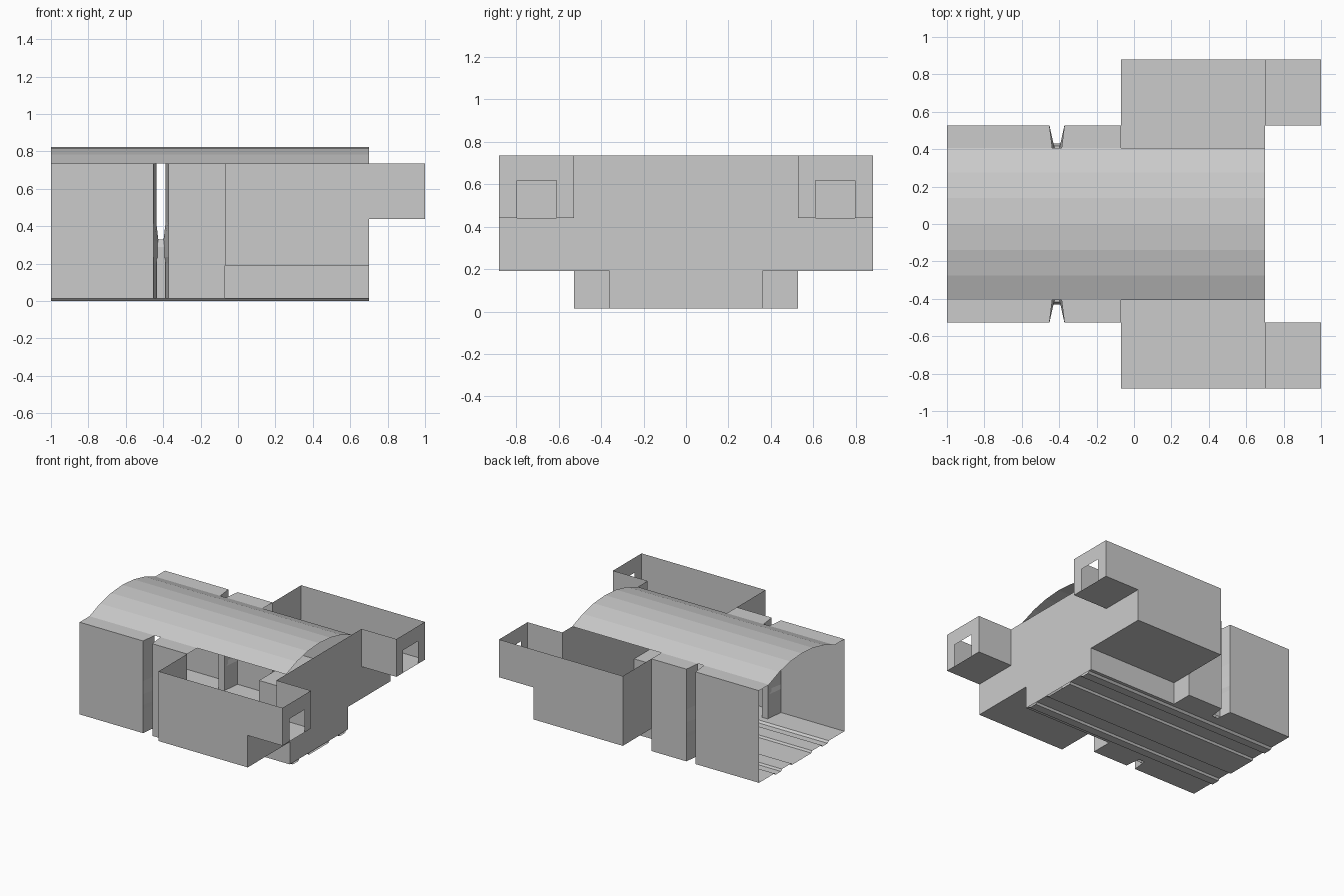
import bpy, bmesh, math
from mathutils import Vector

if "Cube" in bpy.data.objects:
    bpy.data.objects.remove(bpy.data.objects["Cube"])

# Levels and plan lines of the open hall
FLOOR, DECK, SILL, TOP = 0.015, 0.19, 0.44, 0.735
X0, XR, X1, XE = -1.0, -0.07, 0.70, 1.0          # entry, side bay start, end wall, corridor end
Y_VAULT, Y_DECK, Y_WALL, Y_BAY = 0.405, 0.36, 0.527, 0.88


def make(name, polys, mirror=False):
    """Sheet object from polygons, optionally mirrored across y = 0."""
    bm = bmesh.new()
    for side in ((1, -1) if mirror else (1,)):
        for poly in polys:
            pts = [Vector((x, y * side, z)) for x, y, z in poly]
            bm.faces.new([bm.verts.new(p) for p in (pts if side == 1 else pts[::-1])])
    bmesh.ops.remove_doubles(bm, verts=bm.verts, dist=0.0005)
    bmesh.ops.recalc_face_normals(bm, faces=bm.faces)
    mesh = bpy.data.meshes.new(name)
    bm.to_mesh(mesh)
    bm.free()
    obj = bpy.data.objects.new(name, mesh)
    bpy.context.collection.objects.link(obj)
    return obj


def level(xa, xb, ya, yb, z):
    return [(xa, ya, z), (xb, ya, z), (xb, yb, z), (xa, yb, z)]


def across(x, ya, yb, za, zb):
    return [(x, ya, za), (x, yb, za), (x, yb, zb), (x, ya, zb)]


def along(y, xa, xb, za, zb):
    return [(xa, y, za), (xb, y, za), (xb, y, zb), (xa, y, zb)]


def extrude(profile, xa, xb):
    """Strip of quads: a (y, z) profile pulled along x."""
    return [[(xa, *p), (xb, *p), (xb, *q), (xa, *q)] for p, q in zip(profile, profile[1:])]


# Vaulted roof, a shallow faceted arc open at both ends
rise = 0.09
radius = (Y_VAULT ** 2 + rise ** 2) / (2 * rise)
half = math.asin(Y_VAULT / radius)
arc = []
for i in range(7):
    a = -half + 2 * half * i / 6
    arc.append((radius * math.sin(a), TOP + rise - radius * (1 - math.cos(a))))
make("vaulted_roof", extrude(arc, X0, X1))

# Main floor with shallow lengthwise channels
half_floor = [(0.12, 0), (0.13, FLOOR), (0.245, FLOOR), (0.255, 0),
              (0.32, 0), (0.335, FLOOR), (Y_DECK, FLOOR)]
profile = [(-y, z) for y, z in half_floor[::-1]] + half_floor
make("channelled_floor", extrude(profile, X0, X1))

# Floor edges, side walls and flat roof edges either side of the slot
S0, S1 = -0.452, -0.372
edges, walls, eaves = [], [], []
for xa, xb, inner_a, inner_b in ((X0, S0, X0, S0 + 0.015), (S1, XR, S1 - 0.015, XR)):
    def trapezoid(yi, z):
        return [(inner_a, yi, z), (inner_b, yi, z), (xb, Y_WALL, z), (xa, Y_WALL, z)]
    edges.append(trapezoid(Y_VAULT, FLOOR))
    edges.append(level(inner_a, inner_b, Y_DECK, Y_VAULT, FLOOR))
    eaves.append(trapezoid(Y_VAULT, TOP))
    walls.append(along(Y_WALL, xa, xb, FLOOR, TOP))
edges.append(level(S0 + 0.015, S1 - 0.015, Y_DECK, Y_VAULT, FLOOR))
make("floor_edge", edges, True)
make("side_wall", walls, True)
make("flat_roof_edge", eaves, True)

# Slot cheeks, pinched together at low height
stations = [(FLOOR, 0), (0.20, 0), (0.235, 0.012), (0.32, 0.012), (0.42, 0), (TOP, 0)]
cheeks = []
for outer, sign in ((S0, 1), (S1, -1)):
    for (za, pa), (zb, pb) in zip(stations, stations[1:]):
        cheeks.append([(outer, Y_WALL, za), (outer + sign * (0.015 + pa), Y_VAULT, za),
                       (outer + sign * (0.015 + pb), Y_VAULT, zb), (outer, Y_WALL, zb)])
make("slot_cheek", cheeks, True)

# Low post with tapered cap closing the foot of each slot
post = []
rings = []
for z, inset in ((FLOOR, 0), (0.29, 0), (0.33, 0.012)):
    xa, xb = S0 + 0.015 + inset, S1 - 0.015 - inset
    ya, yb = 0.385 + inset, 0.43 - inset
    rings.append([(xa, ya, z), (xb, ya, z), (xb, yb, z), (xa, yb, z)])
for low, high in zip(rings, rings[1:]):
    for i in range(4):
        j = (i + 1) % 4
        post.append([low[i], low[j], high[j], high[i]])
post.append(rings[-1])
make("slot_post", post, True)

# Raised side bays, open at the top
make("bay_deck", [level(XR, X1, Y_DECK, Y_BAY, DECK)], True)
make("deck_riser", [along(Y_DECK, XR, X1, FLOOR, DECK),
                    across(XR, Y_DECK, Y_WALL, FLOOR, DECK)], True)
make("bay_wall", [along(Y_BAY, XR, X1, DECK, TOP),
                  across(XR, Y_WALL, Y_BAY, DECK, TOP)], True)

# End wall of the hall, cut away where the corridors begin
make("end_wall", [across(X1, -Y_DECK, Y_DECK, FLOOR, TOP)])
make("end_wall_side", [across(X1, Y_DECK, Y_WALL, DECK, TOP),
                       across(X1, Y_WALL, Y_BAY, DECK, SILL)], True)

# Short open-topped corridors with a doorway in the far end
D0, D1, DT = 0.61, 0.795, 0.617
make("corridor_floor", [level(X1, XE, Y_WALL, Y_BAY, SILL)], True)
make("corridor_wall", [along(y, X1, XE, SILL, TOP) for y in (Y_WALL, Y_BAY)], True)
make("corridor_doorway", [across(XE, Y_WALL, D0, SILL, TOP),
                          across(XE, D1, Y_BAY, SILL, TOP),
                          across(XE, D0, D1, DT, TOP)], True)
